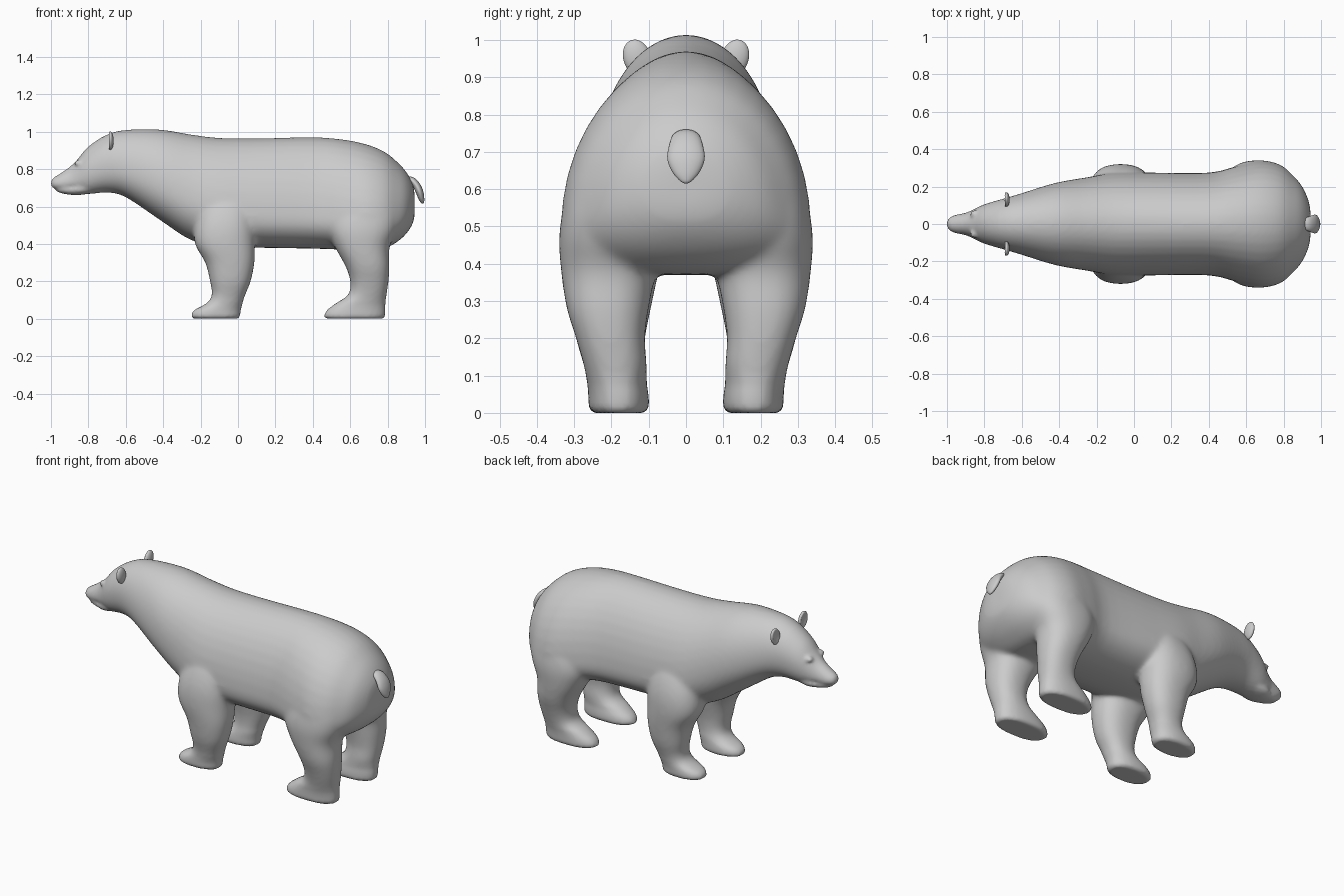
import bpy, bmesh, math
from mathutils import Vector, Matrix

if "Cube" in bpy.data.objects:
    bpy.data.objects.remove(bpy.data.objects["Cube"])


def resample(rows, n=4):
    """Catmull-Rom smoothing of a short table of sections."""
    rows = [Vector(r) for r in rows]
    out = []
    for i in range(len(rows) - 1):
        a, b, c, d = rows[max(i - 1, 0)], rows[i], rows[i + 1], rows[min(i + 2, len(rows) - 1)]
        for k in range(n):
            t = k / n
            out.append(b + (c - a) * (t / 2) + (a * 2 - b * 5 + c * 4 - d) * (t * t / 2)
                       + (b * 3 - a - c * 3 + d) * (t ** 3 / 2))
    return out + [rows[-1]]


def power(v, e):
    return math.copysign(abs(v) ** (2 / e), v)


def loft(bm, rings):
    loops = [[bm.verts.new(p) for p in ring] for ring in rings]
    n = len(loops[0])
    for a, b in zip(loops, loops[1:]):
        for i in range(n):
            j = (i + 1) % n
            bm.faces.new((a[i], a[j], b[j], b[i]))
    bm.faces.new(loops[0][::-1])
    bm.faces.new(loops[-1])


def angles(n=40):
    return [2 * math.pi * i / n for i in range(n)]


def trunk_ring(row):
    # egg-shaped section: x, half width, top, bottom, height of widest point
    x, w, top, bot, mid = row
    ring = []
    for t in angles():
        e = 2.0 if math.sin(t) >= 0 else 2.3
        z = (top - mid if math.sin(t) >= 0 else mid - bot) * power(math.sin(t), e)
        ring.append((x, w * power(math.cos(t), e), mid + z))
    return ring


def leg_ring(row, side):
    # rounded section: z, x range, y range
    z, x0, x1, y0, y1 = row
    return [((x0 + x1) / 2 + (x1 - x0) / 2 * power(math.cos(t), 2.3),
             side * ((y0 + y1) / 2 + (y1 - y0) / 2 * power(math.sin(t), 2.3)), z) for t in angles()]


def add_object(name, bm):
    bmesh.ops.recalc_face_normals(bm, faces=bm.faces[:])
    for f in bm.faces:
        f.smooth = True
    me = bpy.data.meshes.new(name)
    bm.to_mesh(me)
    bm.free()
    ob = bpy.data.objects.new(name, me)
    bpy.context.collection.objects.link(ob)
    return ob


bm = bmesh.new()

# Trunk, neck and head
trunk = [(-1.0, .014, .738, .71, .722), (-.985, .036, .755, .698, .722), (-.95, .05, .777, .695, .722),
         (-.9, .06, .812, .692, .73), (-.86, .077, .85, .68, .75), (-.8, .105, .92, .667, .79),
         (-.7, .135, .985, .675, .82), (-.6, .165, 1.01, .65, .80), (-.42, .22, 1.012, .53, .73),
         (-.25, .25, .985, .42, .64), (-.1, .275, .967, .39, .57), (.1, .275, .965, .38, .55),
         (.4, .275, .97, .375, .54), (.55, .31, .96, .37, .52), (.68, .335, .935, .37, .5),
         (.78, .315, .895, .375, .5), (.85, .26, .84, .41, .53), (.9, .2, .785, .455, .57),
         (.935, .12, .72, .51, .6), (.945, .05, .66, .56, .61)]
loft(bm, [trunk_ring(r) for r in resample(trunk)])

# Lower jaw, a little narrower so the mouth reads as a crease
jaw = [(-.972, .012, .70, .685, .692), (-.955, .036, .705, .674, .69), (-.9, .055, .712, .663, .69),
       (-.84, .075, .73, .662, .695), (-.76, .07, .74, .675, .71)]
loft(bm, [trunk_ring(r) for r in resample(jaw)])

# Legs
front_leg = [(0, -.235, 0, .12, .245), (.012, -.25, .01, .105, .26), (.045, -.235, .015, .105, .262),
             (.085, -.165, .025, .11, .265), (.13, -.14, .04, .115, .275), (.2, -.15, .068, .11, .295),
             (.3, -.175, .088, .09, .31), (.4, -.23, .09, .07, .32), (.5, -.23, .09, .06, .315),
             (.6, -.2, .08, .06, .285), (.7, -.15, .04, .08, .23)]
hind_leg = [(0, .475, .775, .11, .25), (.012, .46, .785, .1, .26), (.045, .475, .788, .1, .262),
            (.08, .52, .788, .105, .265), (.13, .59, .795, .105, .275), (.2, .6, .805, .11, .295),
            (.28, .575, .81, .1, .32), (.38, .52, .81, .08, .335), (.48, .48, .85, .06, .34),
            (.58, .5, .86, .06, .32), (.68, .55, .82, .08, .27)]
for side in (-1, 1):
    for leg in (front_leg, hind_leg):
        loft(bm, [leg_ring(r, side) for r in resample(leg)])
    # Brow and eye bump
    bmesh.ops.create_uvsphere(bm, u_segments=16, v_segments=10, radius=1,
                              matrix=Matrix.Translation((-.853, side * .052, .832))
                              @ Matrix.Diagonal((.024, .024, .016, 1)))

# Fuse all of it into one skin
rough = add_object("rough_body", bm)
fuse = rough.modifiers.new("fuse", 'REMESH')
fuse.mode = 'VOXEL'
fuse.voxel_size = .011
fused = bpy.data.meshes.new_from_object(rough.evaluated_get(bpy.context.evaluated_depsgraph_get()))
bpy.data.objects.remove(rough)
fused.name = "bear_body"
body = bpy.data.objects.new("bear_body", fused)
bpy.context.collection.objects.link(body)
fused.polygons.foreach_set("use_smooth", [True] * len(fused.polygons))

# Blend the joints strongly, keep face and feet crisp
joints = body.vertex_groups.new(name="joints")
joints.add([v.index for v in fused.vertices if v.co.x > -.72 and v.co.z > .1], 1, 'REPLACE')
blend = body.modifiers.new("blend_joints", 'SMOOTH')
blend.factor, blend.iterations, blend.vertex_group = .5, 14, "joints"
soften = body.modifiers.new("soften", 'SMOOTH')
soften.factor, soften.iterations = .5, 3

# Ears: flattened discs hollowed towards the face
for side, label in ((-1, "left"), (1, "right")):
    bm = bmesh.new()
    bmesh.ops.create_uvsphere(bm, u_segments=28, v_segments=18, radius=1)
    for v in bm.verts:
        r2 = v.co.y ** 2 + v.co.z ** 2
        if v.co.x < 0:
            v.co.x += .9 * max(0, 1 - r2 * 1.25)
        v.co = Vector((v.co.x * .018, v.co.y * .037, v.co.z * .05))
    bm.transform(Matrix.Translation((-.683, side * .131, .952))
                 @ Matrix.Rotation(-side * math.radians(18), 4, 'X'))
    add_object(label + "_ear", bm)

# Tail: flattened taper hanging from the rump (x, z, half width, half thickness, tilt)
tail = [(.89, .745, .02, .015, 1.35), (.925, .742, .036, .018, 1.0), (.953, .715, .046, .02, .6),
        (.97, .68, .05, .02, .35), (.98, .645, .036, .016, .2), (.986, .622, .016, .009, .1),
        (.987, .615, .003, .003, .1)]
bm = bmesh.new()
loft(bm, [[(x + th * math.cos(t) * math.cos(a), w * math.sin(t), z + th * math.cos(t) * math.sin(a))
           for t in angles(24)] for x, z, w, th, a in resample(tail)])
add_object("tail", bm)
